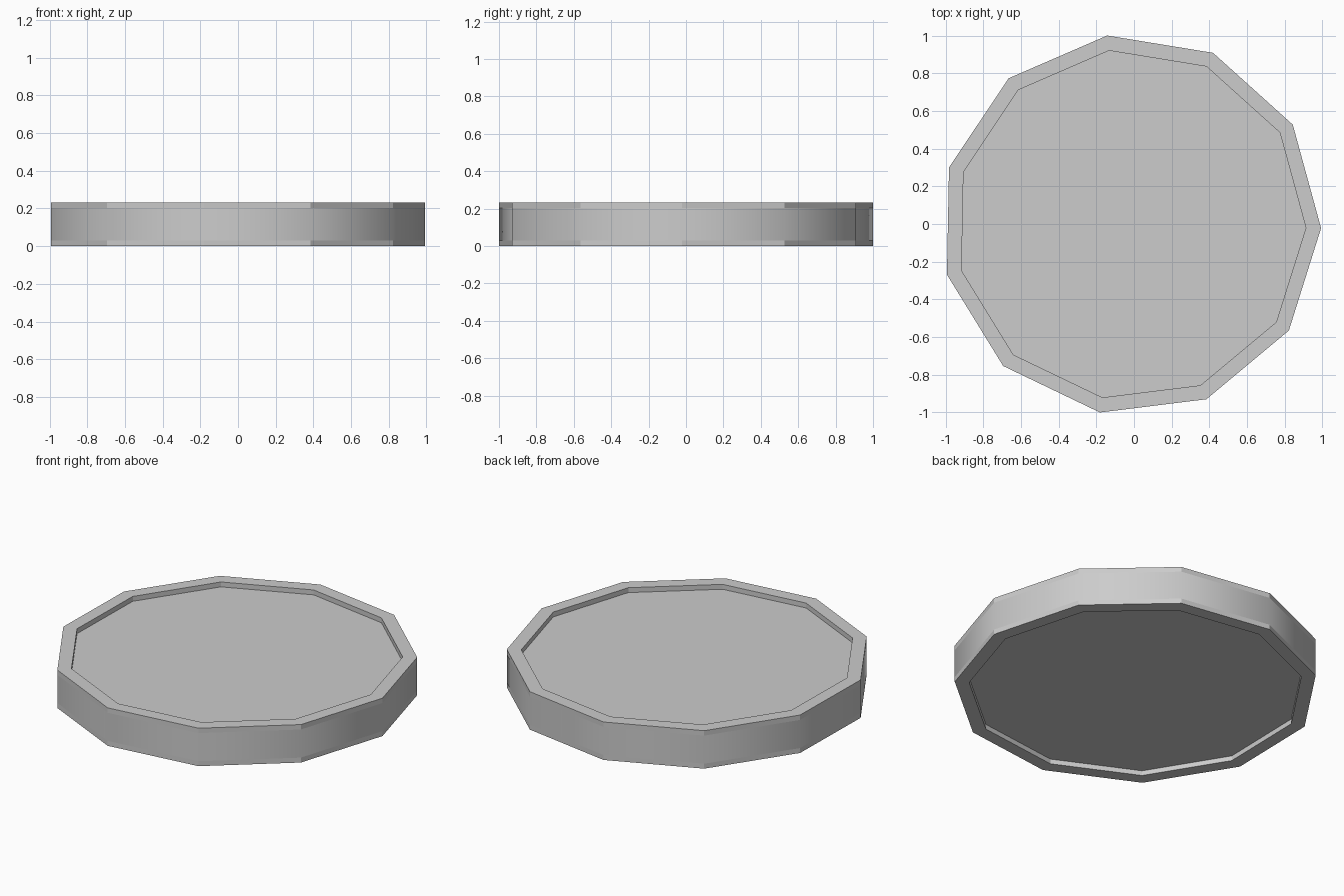
import bpy
import bmesh
from math import cos, sin, radians, tau

SIDES = 11
OUTER, INNER = 1.0105, 0.93
HEIGHT, LIP = 0.232, 0.03
CENTRE = (-0.0177, -0.0028)
PHASE = radians(-1.1)

cube = bpy.data.objects.get("Cube")
if cube:
    bpy.data.objects.remove(cube, do_unlink=True)

# Plain grey material
grey = bpy.data.materials.new("light_grey")
grey.use_nodes = True
colour = (0.604, 0.604, 0.604, 1)
grey.diffuse_color = colour
grey.node_tree.nodes["Principled BSDF"].inputs["Base Color"].default_value = colour

bm = bmesh.new()


def ring(radius, z):
    """One loop of corners of the eleven-sided outline."""
    angles = [PHASE + tau * i / SIDES for i in range(SIDES)]
    return [bm.verts.new((CENTRE[0] + radius * cos(a),
                          CENTRE[1] + radius * sin(a), z)) for a in angles]


# Profile from the lower recess floor, round the rim, to the upper recess floor
profile = [
    (INNER, LIP),
    (INNER, 0),
    (OUTER, 0),
    (OUTER, LIP),
    (OUTER, HEIGHT - LIP),
    (OUTER, HEIGHT),
    (INNER, HEIGHT),
    (INNER, HEIGHT - LIP),
]
rings = [ring(r, z) for r, z in profile]

# Rim walls: only the middle band of the outer wall is smooth
for level, (low, high) in enumerate(zip(rings, rings[1:])):
    for i in range(SIDES):
        j = (i + 1) % SIDES
        face = bm.faces.new((low[i], low[j], high[j], high[i]))
        face.smooth = level == 3

# Recess floors
bm.faces.new(list(reversed(rings[0])))
bm.faces.new(rings[-1])
bmesh.ops.recalc_face_normals(bm, faces=bm.faces[:])

mesh = bpy.data.meshes.new("recessed_disc")
bm.to_mesh(mesh)
bm.free()
mesh.materials.append(grey)
disc = bpy.data.objects.new("recessed_disc", mesh)
bpy.context.collection.objects.link(disc)
